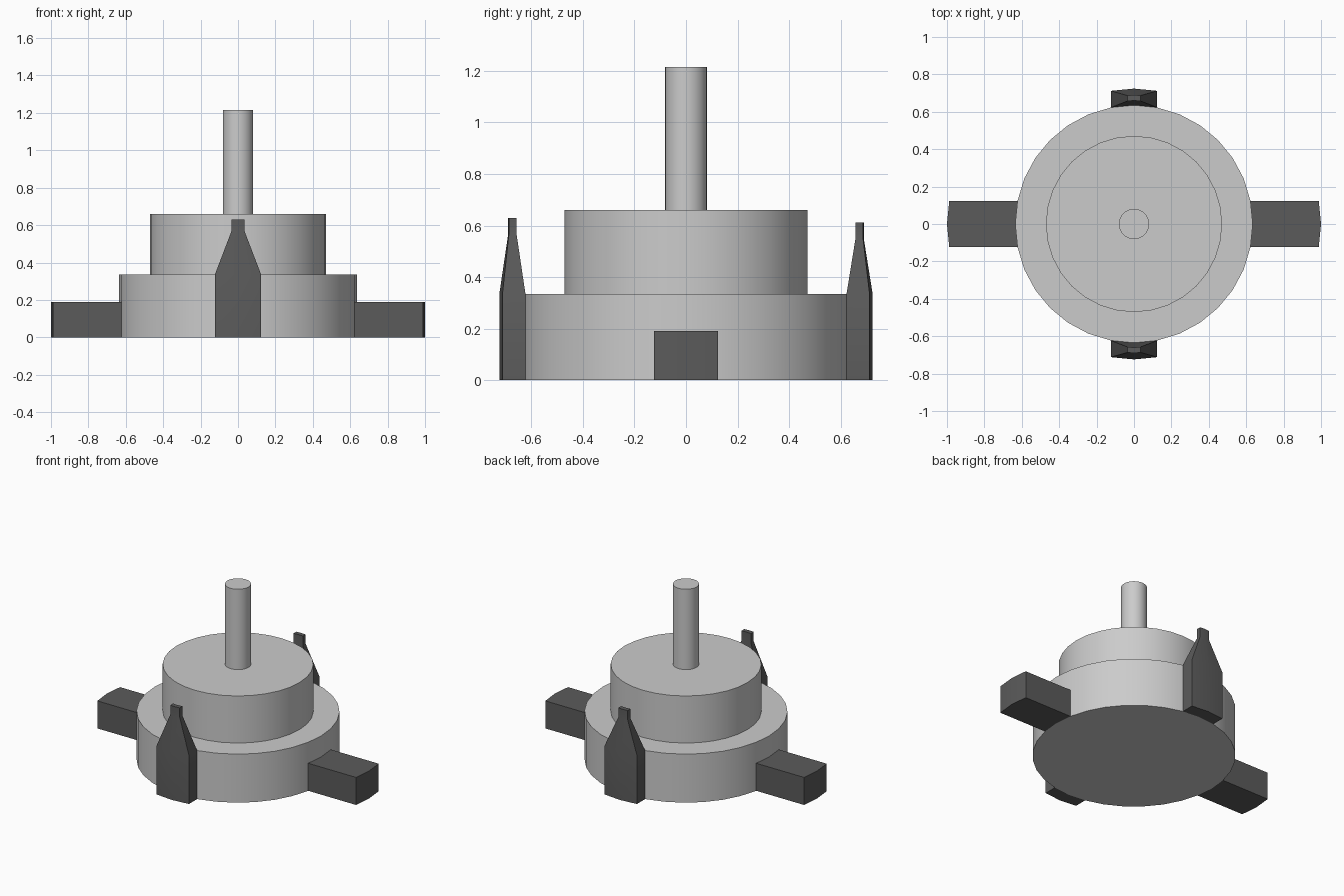
import bpy, bmesh
from math import pi, sin, cos, radians
from mathutils import Matrix

if "Cube" in bpy.data.objects:
    bpy.data.objects.remove(bpy.data.objects["Cube"])

SIDES = 32
R = 0.635                                   # radius of the lower disc
HALF = R * sin(2 * pi / SIDES)              # half width of arms and prongs: one disc side
SAG = R * (1 - cos(2 * pi / SIDES))         # bulge of the two disc sides they span

dark = bpy.data.materials.new("dark_grey")
dark.diffuse_color = (0.105, 0.105, 0.105, 1)
dark.use_nodes = True
dark.node_tree.nodes["Principled BSDF"].inputs["Base Color"].default_value = dark.diffuse_color


def finish(name, bm, mat=None):
    bmesh.ops.recalc_face_normals(bm, faces=bm.faces)
    mesh = bpy.data.meshes.new(name)
    bm.to_mesh(mesh)
    bm.free()
    ob = bpy.data.objects.new(name, mesh)
    bpy.context.collection.objects.link(ob)
    if mat:
        mesh.materials.append(mat)
    bpy.ops.object.select_all(action='DESELECT')
    ob.select_set(True)
    bpy.context.view_layer.objects.active = ob
    bpy.ops.object.shade_smooth_by_angle(angle=radians(30))
    return ob


def loft(name, rings, mat=None, angle=0):
    """Skin a stack of equal-length point rings and cap both ends."""
    bm = bmesh.new()
    loops = [[bm.verts.new(p) for p in ring] for ring in rings]
    n = len(loops[0])
    for a, b in zip(loops, loops[1:]):
        for i in range(n):
            j = (i + 1) % n
            bm.faces.new((a[i], a[j], b[j], b[i]))
    bm.faces.new(loops[0])
    bm.faces.new(loops[-1])
    bm.transform(Matrix.Rotation(angle, 4, 'Z'))
    return finish(name, bm, mat)


def circle(r, z):
    return [(r * cos(2 * pi * i / SIDES), r * sin(2 * pi * i / SIDES), z)
            for i in range(SIDES)]


def block(inner, outer, half, sag, z):
    """Six-point section along +x whose two ends bulge outwards."""
    return [(inner - sag, -half, z), (outer - sag, -half, z), (outer, 0, z),
            (outer - sag, half, z), (inner - sag, half, z), (inner, 0, z)]


# Stepped hub: lower disc, upper disc and shaft in one turned profile
loft("stepped_hub", [circle(r, z) for r, z in (
    (R, 0), (R, 0.335), (0.471, 0.335), (0.471, 0.66),
    (0.081, 0.66), (0.081, 1.215))])

# Side arms
for name, angle in (("right_arm", 0), ("left_arm", pi)):
    loft(name, [block(R, 1.0, HALF, SAG, z) for z in (0, 0.19)], dark, angle)

# Upright prongs, front one slightly taller
for name, angle, top in (("front_prong", -pi / 2, 0.63), ("back_prong", pi / 2, 0.612)):
    loft(name, [
        block(R, 0.724, HALF, SAG, 0),
        block(R, 0.724, HALF, SAG, 0.335),
        block(0.66, 0.69, 0.036, 0.003, top - 0.065),
        block(0.66, 0.69, 0.036, 0.003, top)], dark, angle)
